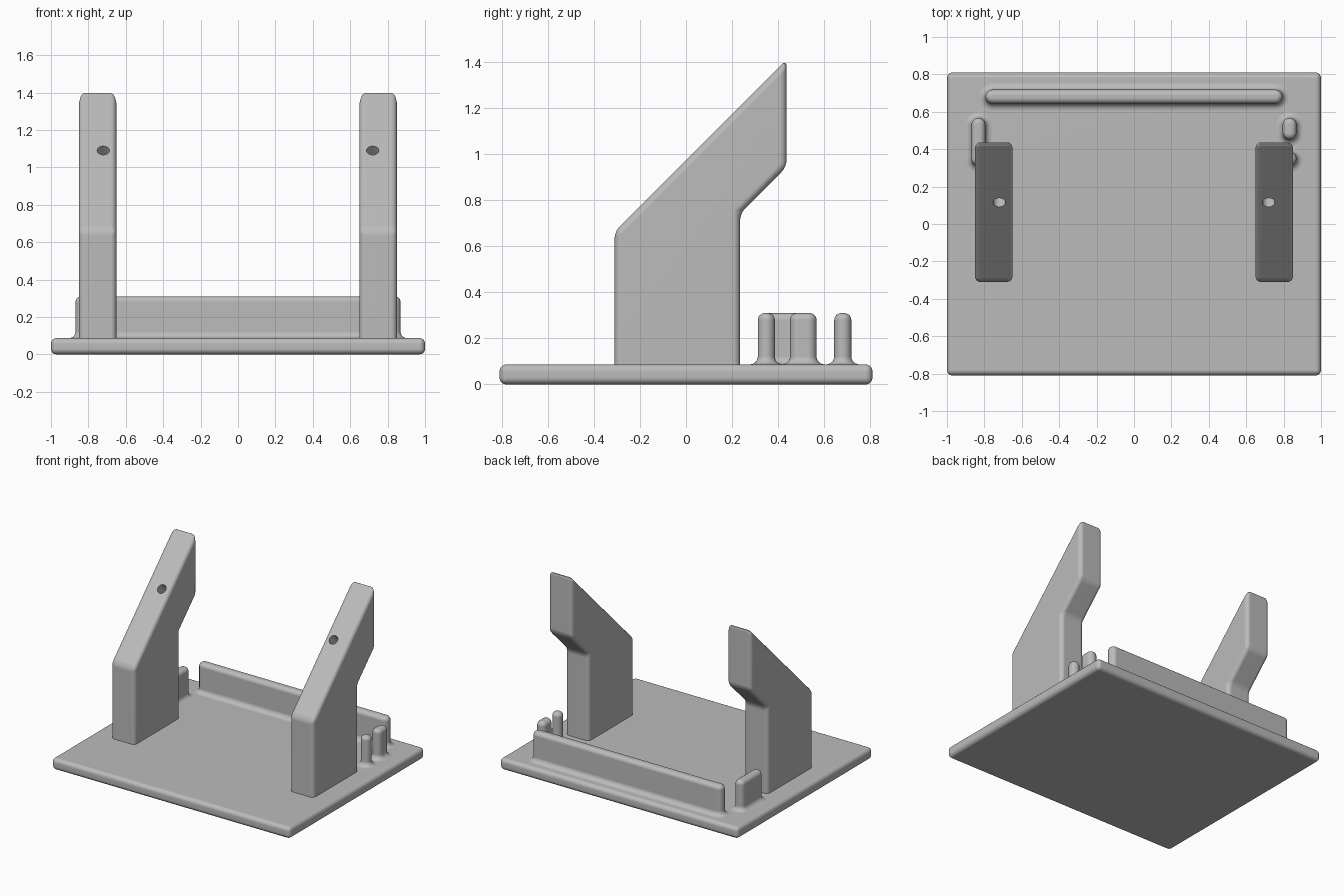
import bpy, bmesh
from math import sin, cos, pi
from mathutils import Matrix, Vector

if "Cube" in bpy.data.objects:
    bpy.data.objects.remove(bpy.data.objects["Cube"])

BASE_TOP = 0.087
ROUND = 0.03

grey = bpy.data.materials.new("plain grey")
grey.use_nodes = True
grey.diffuse_color = (0.5, 0.5, 0.5, 1)
grey.node_tree.nodes["Principled BSDF"].inputs["Base Color"].default_value = (0.5, 0.5, 0.5, 1)


def make_object(name, bm):
    bmesh.ops.recalc_face_normals(bm, faces=bm.faces)
    mesh = bpy.data.meshes.new(name)
    bm.to_mesh(mesh)
    bm.free()
    mesh.materials.append(grey)
    obj = bpy.data.objects.new(name, mesh)
    bpy.context.collection.objects.link(obj)
    return obj


def select(obj):
    bpy.ops.object.select_all(action="DESELECT")
    obj.select_set(True)
    bpy.context.view_layer.objects.active = obj


def apply_modifier(obj, kind, **settings):
    mod = obj.modifiers.new(kind.title(), kind)
    for key, value in settings.items():
        setattr(mod, key, value)
    select(obj)
    bpy.ops.object.modifier_apply(modifier=mod.name)


def round_edges(obj):
    apply_modifier(obj, "BEVEL", width=ROUND, segments=5,
                   limit_method="ANGLE", use_clamp_overlap=False)


def finish(obj):
    select(obj)
    bpy.ops.object.shade_smooth_by_angle()
    mod = obj.modifiers.new("Flat face shading", "WEIGHTED_NORMAL")
    mod.keep_sharp = True


# Base plate
bm = bmesh.new()
bmesh.ops.create_cube(bm, size=1)
bmesh.ops.scale(bm, vec=(2, 1.62, BASE_TOP), verts=bm.verts)
bmesh.ops.translate(bm, vec=(0, 0, BASE_TOP / 2), verts=bm.verts)
base = make_object("base_plate", bm)
round_edges(base)
finish(base)

# Bent support arms, each with a blind hole drilled square to its slope
ARM_PROFILE = [(-0.31, 0.02), (-0.31, 0.665), (0.437, 1.412),
               (0.437, 0.945), (0.235, 0.743), (0.235, 0.02)]


def support_arm(name, side):
    bm = bmesh.new()
    face = bm.faces.new([bm.verts.new((side * 0.75 - 0.1, y, z)) for y, z in ARM_PROFILE])
    grown = bmesh.ops.extrude_face_region(bm, geom=[face])["geom"]
    moved = [v for v in grown if isinstance(v, bmesh.types.BMVert)]
    bmesh.ops.translate(bm, vec=(0.2, 0, 0), verts=moved)
    arm = make_object(name, bm)
    round_edges(arm)

    bm = bmesh.new()
    place = Matrix.Translation((side * 0.72, 0.115, 1.09)) @ Matrix.Rotation(pi / 4, 4, "X")
    bmesh.ops.create_cone(bm, cap_ends=True, segments=32, radius1=0.033,
                          radius2=0.033, depth=0.3, matrix=place)
    drill = make_object("hole_cutter", bm)
    drill.hide_render = True
    apply_modifier(arm, "BOOLEAN", object=drill, operation="DIFFERENCE", solver="EXACT")
    bpy.data.objects.remove(drill)
    finish(arm)


support_arm("left_arm", 1)
support_arm("right_arm", -1)


# Upright ribs with round ends, a rounded top and a flared foot
def rib(name, start, end, radius=0.037, top=0.31, foot=0.035, steps=6, arc=12):
    start, end = Vector(start), Vector(end)
    along = (end - start).normalized() if end != start else Vector((0, 1))
    across = Vector((-along.y, along.x))
    quarter = [pi / 2 * i / steps for i in range(steps + 1)]
    profile = [(radius + foot, BASE_TOP - ROUND)]
    profile += [(radius + foot * (1 - sin(a)), BASE_TOP + foot * (1 - cos(a))) for a in quarter]
    profile += [(radius - ROUND * (1 - cos(a)), top - ROUND * (1 - sin(a))) for a in quarter]

    bm = bmesh.new()
    rings = []
    for offset, z in profile:
        ring = []
        for centre, turn in ((end, 0), (start, pi)):
            for i in range(arc + 1):
                a = turn - pi / 2 + pi * i / arc
                p = centre + offset * (cos(a) * along + sin(a) * across)
                ring.append(bm.verts.new((p.x, p.y, z)))
        rings.append(ring)
    for low, high in zip(rings, rings[1:]):
        for i in range(len(low)):
            j = (i + 1) % len(low)
            bm.faces.new((low[i], low[j], high[j], high[i]))
    bm.faces.new(rings[0])
    bm.faces.new(rings[-1])
    bmesh.ops.remove_doubles(bm, verts=bm.verts, dist=0.0001)
    finish(make_object(name, bm))


rib("back_rib", (-0.757, 0.681), (0.757, 0.681))
rib("right_side_rib", (-0.832, 0.349), (-0.832, 0.53))
rib("left_side_rib", (0.832, 0.489), (0.832, 0.53))
rib("left_side_post", (0.832, 0.349), (0.832, 0.349))
